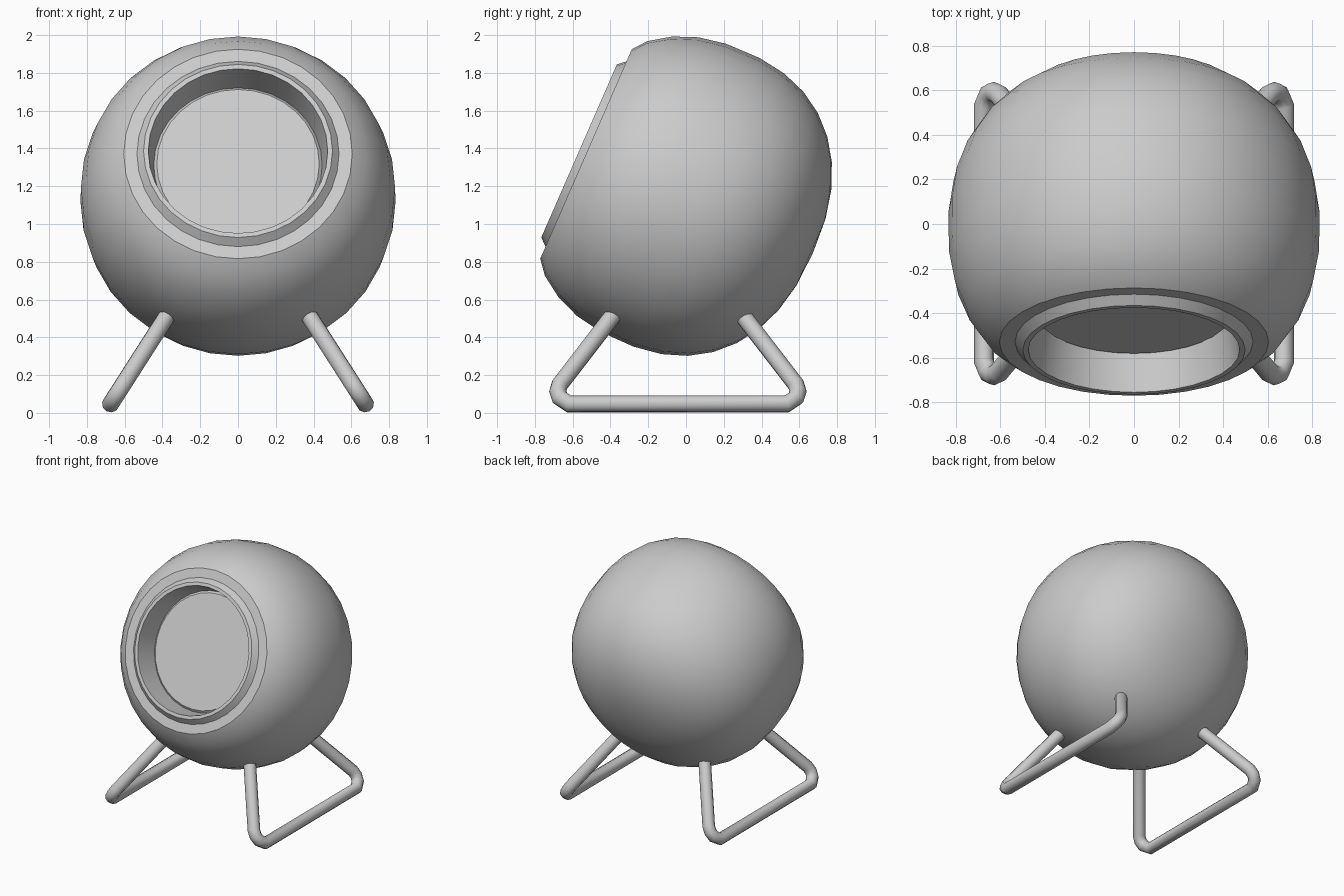
import bpy, bmesh, math
from mathutils import Vector

if "Cube" in bpy.data.objects:
    bpy.data.objects.remove(bpy.data.objects["Cube"])

TILT = math.radians(23.6)
CENTRE = Vector((0, -0.02, 1.148))
AXIS = Vector((0, math.cos(TILT), -math.sin(TILT)))   # runs from front opening to back
SIDE = Vector((1, 0, 0))
UP = Vector((0, math.sin(TILT), math.cos(TILT)))


def smooth(obj, angle):
    bpy.ops.object.select_all(action='DESELECT')
    obj.select_set(True)
    bpy.context.view_layer.objects.active = obj
    bpy.ops.object.shade_smooth_by_angle(angle=math.radians(angle))


def revolve(name, profile, segments=32, angle=30):
    """Turn (axial, radius) points around the tilted axis."""
    bm = bmesh.new()
    rings = []
    for a, r in profile:
        count = segments if r > 0 else 1
        ring = []
        for j in range(count):
            t = 2 * math.pi * j / segments
            ring.append(bm.verts.new(CENTRE + AXIS * a + (SIDE * math.cos(t) + UP * math.sin(t)) * r))
        rings.append(ring)
    for p, q in zip(rings, rings[1:]):
        for j in range(segments):
            k = (j + 1) % segments
            loop = [p[j % len(p)], q[j % len(q)], q[k % len(q)], p[k % len(p)]]
            bm.faces.new(list(dict.fromkeys(loop)))
    mesh = bpy.data.meshes.new(name)
    bm.to_mesh(mesh)
    bm.free()
    obj = bpy.data.objects.new(name, mesh)
    bpy.context.collection.objects.link(obj)
    smooth(obj, angle)
    return obj


# Rounded shell: slightly squarish ellipsoid cut flat at the front
FRONT = -0.556
shell = [(FRONT, 0.52), (FRONT, 0.605)]
start, steps = math.radians(139), 13
for i in range(1, steps + 1):
    t = start * (1 - i / steps)
    c, s = math.cos(t), math.sin(t)
    a = 0.755 * math.copysign(abs(c) ** (2 / 2.3), c)
    r = 0.836 * max(s, 0) ** (2 / 2.3) if i < steps else 0
    if a > FRONT + 0.03:
        shell.append((a, r))
revolve("body_shell", shell, angle=35)

# Raised bezel with the recess wall
revolve("front_bezel", [(-0.40, 0.445), (-0.596, 0.475), (-0.596, 0.50), (FRONT, 0.535)], angle=25)

# Recessed screen disc with a fine bevelled edge
revolve("screen", [(-0.425, 0), (-0.425, 0.43), (-0.41, 0.446)], angle=25)


# Bent tube leg frames, leaning outwards
half = [(0.34, 0.52), (0.625, 0.15), (0.636, 0.115), (0.625, 0.08), (0.575, 0.047)]
path = [(-y, z) for y, z in half] + [(y, z) for y, z in reversed(half)]
for side, name in ((-1, "left_leg_frame"), (1, "right_leg_frame")):
    curve = bpy.data.curves.new(name, 'CURVE')
    curve.dimensions = '3D'
    curve.bevel_depth = 0.046
    curve.bevel_resolution = 3
    curve.use_fill_caps = True
    spline = curve.splines.new('POLY')
    spline.points.add(len(path) - 1)
    for point, (y, z) in zip(spline.points, path):
        point.co = (side * (0.372 + (0.52 - z) * 0.64), y - 0.043, z, 1)
    leg = bpy.data.objects.new(name, curve)
    bpy.context.collection.objects.link(leg)
    bpy.ops.object.select_all(action='DESELECT')
    leg.select_set(True)
    bpy.context.view_layer.objects.active = leg
    bpy.ops.object.convert(target='MESH')
    smooth(bpy.context.view_layer.objects.active, 50)
